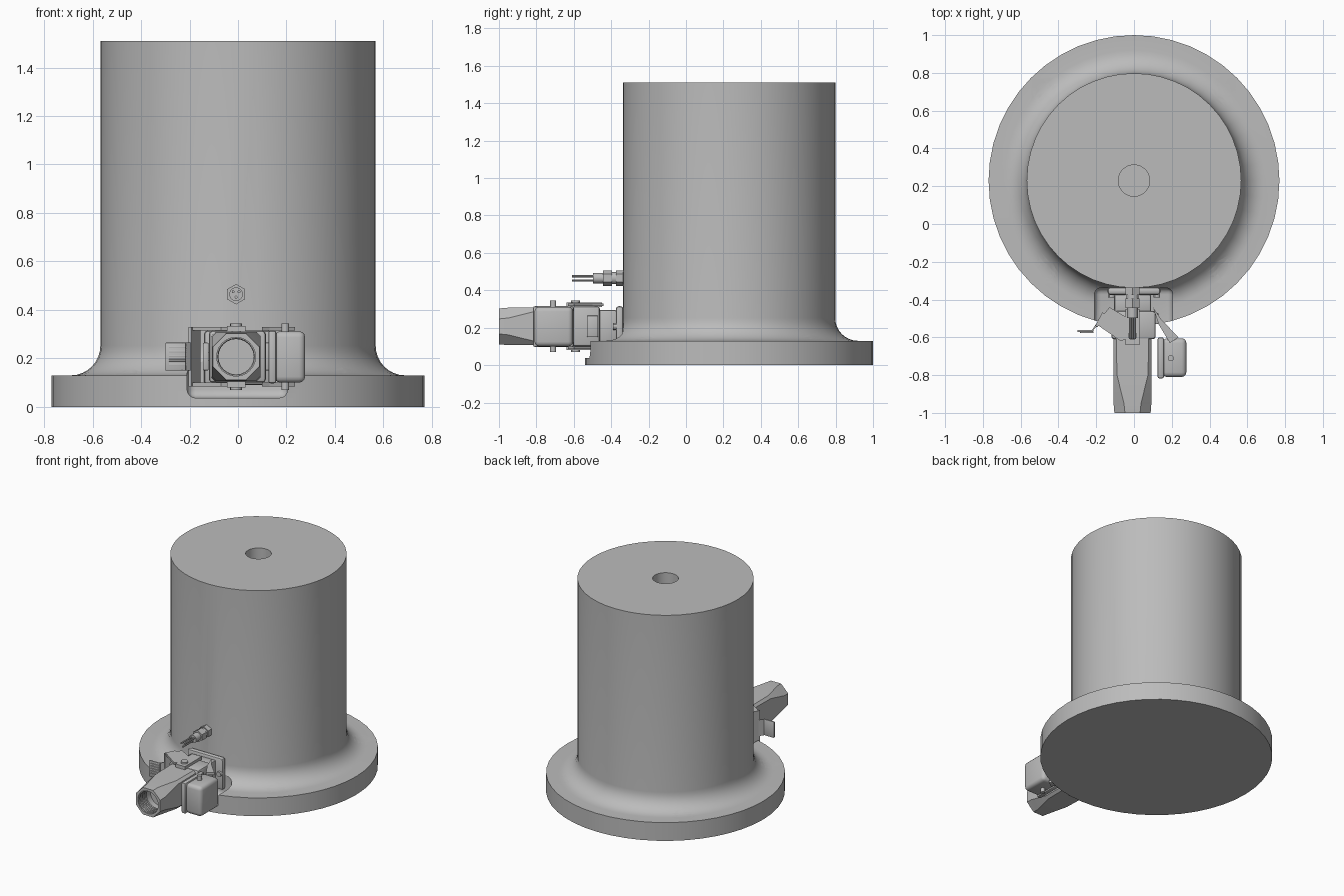
import bpy, bmesh, math
from mathutils import Vector

cube = bpy.data.objects.get("Cube")
if cube:
    bpy.data.objects.remove(cube, do_unlink=True)

grey = bpy.data.materials.new("plain grey")
grey.use_nodes = True
GREY = (0.5, 0.5, 0.5, 1)
grey.diffuse_color = GREY
grey.node_tree.nodes["Principled BSDF"].inputs["Base Color"].default_value = GREY

CY = 0.23       # column axis
HX, HZ = -0.008, 0.207  # plug axis


def finish(name, bm):
    bmesh.ops.recalc_face_normals(bm, faces=bm.faces)
    mesh = bpy.data.meshes.new(name)
    bm.to_mesh(mesh)
    bm.free()
    mesh.materials.append(grey)
    ob = bpy.data.objects.new(name, mesh)
    bpy.context.collection.objects.link(ob)
    return ob


def activate(ob):
    bpy.ops.object.select_all(action='DESELECT')
    ob.select_set(True)
    bpy.context.view_layer.objects.active = ob


def smooth(ob, angle=30):
    activate(ob)
    bpy.ops.object.shade_smooth_by_angle(angle=math.radians(angle))
    return ob


def cut(ob, cutters):
    activate(ob)
    for c in cutters:
        mod = ob.modifiers.new("cut", 'BOOLEAN')
        mod.operation, mod.solver, mod.object = 'DIFFERENCE', 'EXACT', c
        bpy.ops.object.modifier_apply(modifier=mod.name)
        bpy.data.objects.remove(c, do_unlink=True)


def box(name, lo, hi, bevel=0.0, segments=2):
    lo, hi = Vector(lo), Vector(hi)
    bm = bmesh.new()
    bmesh.ops.create_cube(bm, size=1)
    for v in bm.verts:
        v.co = (lo + hi) / 2 + v.co * (hi - lo)
    if bevel:
        bmesh.ops.bevel(bm, geom=bm.edges[:], offset=bevel, segments=segments,
                        profile=0.5, affect='EDGES')
    return smooth(finish(name, bm))


def rod(name, start, end, r, sides=24):
    start, end = Vector(start), Vector(end)
    d = end - start
    bm = bmesh.new()
    bmesh.ops.create_cone(bm, cap_ends=True, segments=sides, radius1=r, radius2=r,
                          depth=d.length)
    turn = d.to_track_quat('Z', 'Y').to_matrix()
    for v in bm.verts:
        v.co = turn @ v.co + (start + end) / 2
    return smooth(finish(name, bm))


def plate(name, outline, z0, z1):
    bm = bmesh.new()
    face = bm.faces.new([bm.verts.new((x, y, z0)) for x, y in outline])
    out = bmesh.ops.extrude_face_region(bm, geom=[face])
    for v in out["geom"]:
        if isinstance(v, bmesh.types.BMVert):
            v.co.z = z1
    return finish(name, bm)


# Turned pedestal: flange, fillet, column and blind centre hole
profile = [(0, 0), (0.77, 0), (0.77, 0.13)]
for i in range(9):
    a = math.pi / 2 * i / 8
    profile.append((0.69 - 0.122 * math.sin(a), 0.252 - 0.122 * math.cos(a)))
profile += [(0.568, 1.51), (0.083, 1.51), (0.083, 1.25), (0, 1.25)]
bm = bmesh.new()
vs = [bm.verts.new((r, 0, z)) for r, z in profile]
es = [bm.edges.new(p) for p in zip(vs, vs[1:])]
bmesh.ops.spin(bm, geom=vs + es, cent=(0, 0, 0), axis=(0, 0, 1),
               angle=math.tau, steps=48, use_merge=True)
bmesh.ops.remove_doubles(bm, verts=bm.verts, dist=1e-4)
for v in bm.verts:
    v.co.y += CY
pedestal = finish("pedestal", bm)

cutters = []
for i in range(4):  # counterbored bolt holes
    a = math.radians(45 + 90 * i)
    x, y = 0.675 * math.cos(a), CY + 0.675 * math.sin(a)
    cutters += [rod("bore", (x, y, 0.06), (x, y, 0.4), 0.062),
                rod("hole", (x, y, -0.1), (x, y, 0.2), 0.04)]
for x, y in ((0.655, 0.015), (-0.675, 0.13)):  # dowel holes underneath
    cutters.append(rod("dowel", (x, y, -0.1), (x, y, 0.08), 0.03))
# Milled pocket behind the plug
cutters.append(box("pocket", (-0.21, -0.8, 0.037), (0.205, -0.338, 0.45), 0.035, 4))
cut(pedestal, cutters)
smooth(pedestal)

# Socket base in the pocket
plate_ob = box("socket_flange", (-0.14, -0.375, 0.09), (0.14, -0.335, 0.315), 0.015)
box("socket_body", (-0.105, -0.47, 0.125), (0.09, -0.37, 0.295), 0.012)
box("socket_collar", (-0.12, -0.61, 0.1), (0.115, -0.46, 0.315), 0.015)
for sx in (-1, 1):
    rod("flange_screw", (sx * 0.12, -0.39, HZ), (sx * 0.12, -0.37, HZ), 0.018, 12)
    box("collar_rib", (HX + sx * 0.125 - 0.012, -0.53, 0.15),
        (HX + sx * 0.125 + 0.012, -0.47, 0.265), 0.005)


# Plug hood: rectangular back tapering to an octagonal mouth
def ring(bm, y, half, chamfer):
    pts = []
    for sx, sz, flip in ((1, 1, 0), (-1, 1, 1), (-1, -1, 0), (1, -1, 1)):
        pair = [(sx * half, sz * (half - chamfer)), (sx * (half - chamfer), sz * half)]
        pts += pair[::-1] if flip else pair
    return [bm.verts.new((HX + x, y, HZ + z)) for x, z in pts]


bm = bmesh.new()
rings = [ring(bm, *s) for s in ((-0.56, 0.102, 0.015), (-0.8, 0.1, 0.018),
                                (-0.95, 0.1, 0.055), (-1.0, 0.096, 0.056))]
for a, b in zip(rings, rings[1:]):
    for i in range(8):
        bm.faces.new((a[i], a[(i + 1) % 8], b[(i + 1) % 8], b[i]))
bm.faces.new(rings[0])
bm.faces.new(rings[-1])
hood = finish("plug_hood", bm)
cut(hood, [rod("mouth", (HX, -1.1, HZ), (HX, -0.86, HZ), 0.08)])
smooth(hood, 25)
for i in range(4):  # thread in the mouth
    bpy.ops.mesh.primitive_torus_add(location=(HX, -0.985 + 0.025 * i, HZ),
                                     rotation=(math.pi / 2, 0, 0), major_radius=0.08,
                                     minor_radius=0.007, major_segments=24,
                                     minor_segments=6)
    thread = bpy.context.object
    thread.name = "mouth_thread"
    thread.data.materials.append(grey)
    smooth(thread)

# Locking lever on the model's right: arms, pivots, bridge and grip
for side, (z0, z1) in {"upper": (0.315, 0.33), "lower": (0.085, 0.1)}.items():
    plate(side + "_lever_arm", [(-0.2, -0.53), (-0.13, -0.44), (-0.03, -0.5),
                                (-0.02, -0.6), (-0.07, -0.62)], z0, z1)
    plate(side + "_bracket", [(-0.045, -0.64), (0.03, -0.64), (0.03, -0.45),
                              (-0.045, -0.45)], z0 - 0.004, z1 + 0.004)
    plate(side + "_cap_arm", [(0.1, -0.44), (0.14, -0.5), (0.235, -0.6),
                              (0.19, -0.63), (0.13, -0.53)], z0, z1)
    out = 0.345 if side == "upper" else 0.07
    rod(side + "_lever_pivot", (HX, -0.59, HZ), (HX, -0.59, out), 0.024, 16)
    rod(side + "_cap_pivot", (0.195, -0.71, HZ), (0.195, -0.71, out), 0.016, 16)
plate("lever_bridge", [(-0.205, -0.54), (-0.192, -0.545), (-0.155, -0.475),
                       (-0.168, -0.468)], 0.085, 0.33)
box("lever_grip", (-0.3, -0.572, 0.15), (-0.215, -0.56, 0.265), 0.004)
plate("lever_neck", [(-0.23, -0.572), (-0.222, -0.56), (-0.2, -0.528),
                     (-0.192, -0.54)], 0.15, 0.265)
for i in range(5):
    z = 0.17 + 0.018 * i
    box("grip_ridge", (-0.285, -0.578, z), (-0.215, -0.57, z + 0.009), 0.002)

# Protective cap hanging open on the model's left
box("cap_shell", (0.15, -0.81, 0.1), (0.277, -0.605, 0.312), 0.025, 3)
box("cap_rim", (0.125, -0.818, 0.097), (0.158, -0.6, 0.315), 0.01)

# Sensor with hex nut, collar and pins
SZ = 0.465
SENSOR = (("sensor_nut", -0.3, -0.375, 0.042, 6), ("sensor_neck", -0.37, -0.4, 0.032, 24),
          ("sensor_hex", -0.395, -0.445, 0.042, 6), ("sensor_collar", -0.44, -0.498, 0.028, 24))
for name, y0, y1, r, n in SENSOR:
    rod(name, (HX, y0, SZ), (HX, y1, SZ), r, n)
for x, z in ((-0.012, 0.01), (0.012, 0.01), (0, -0.012)):
    rod("sensor_pin", (HX + x, -0.49, SZ + z), (HX + x, -0.61, SZ + z), 0.006, 10)
